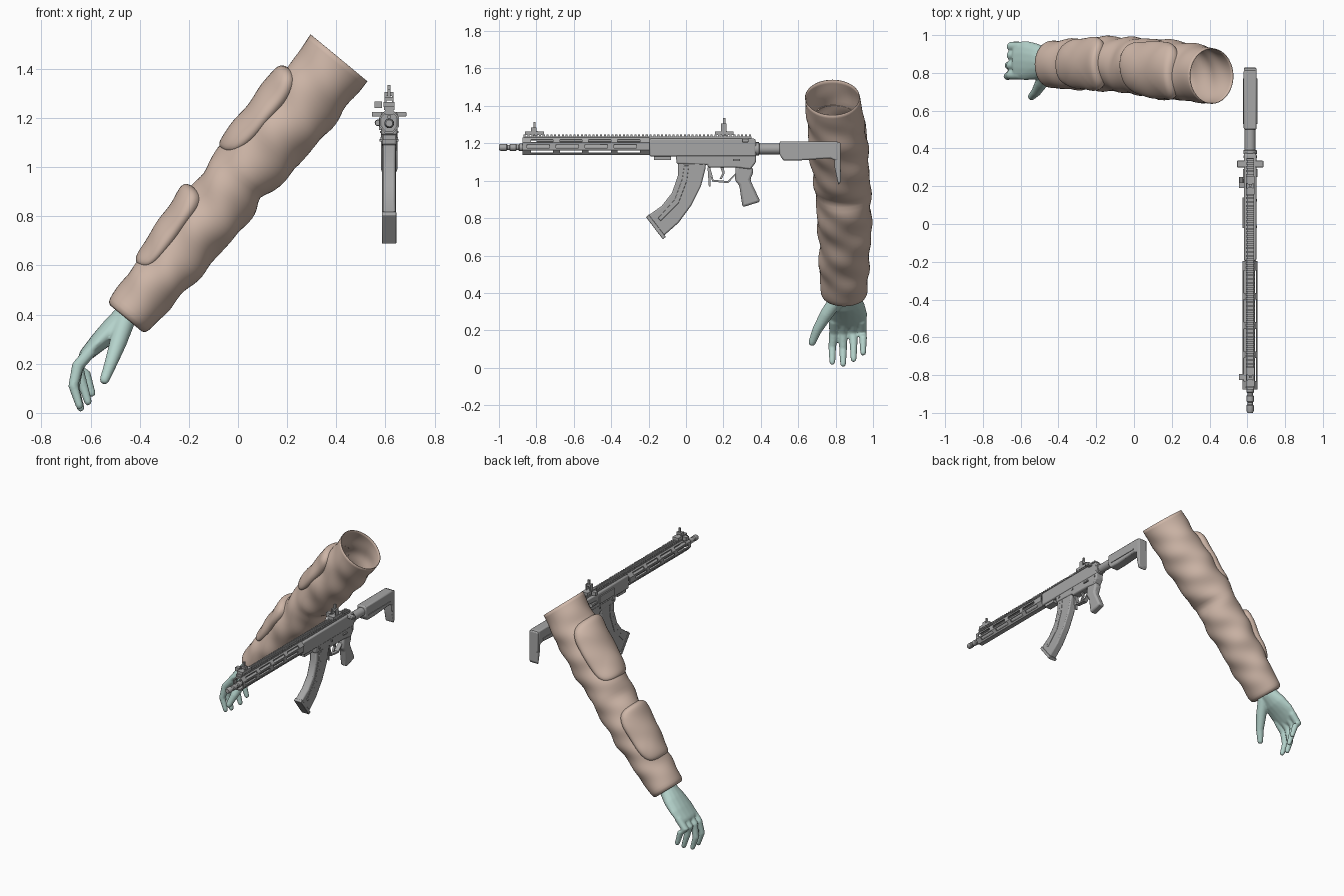
import bpy, bmesh, math
from mathutils import Vector, Matrix

cube = bpy.data.objects.get("Cube")
if cube:
    bpy.data.objects.remove(cube, do_unlink=True)


def material(name, rgb):
    m = bpy.data.materials.new(name)
    m.use_nodes = True
    m.diffuse_color = (*rgb, 1)
    m.node_tree.nodes["Principled BSDF"].inputs["Base Color"].default_value = (*rgb, 1)
    return m


TAN = material("tan cloth", (0.62, 0.47, 0.39))
MINT = material("pale green glove", (0.46, 0.65, 0.60))
GREY = material("grey metal", (0.38, 0.38, 0.38))
GX = 0.615      # rifle centre plane


def finish(name, bm, mat, angle=None):
    bmesh.ops.recalc_face_normals(bm, faces=bm.faces)
    me = bpy.data.meshes.new(name)
    bm.to_mesh(me)
    bm.free()
    me.materials.append(mat)
    ob = bpy.data.objects.new(name, me)
    bpy.context.collection.objects.link(ob)
    if angle:
        smooth(ob, angle)
    return ob


def smooth(ob, angle):
    bpy.ops.object.select_all(action='DESELECT')
    ob.select_set(True)
    bpy.context.view_layer.objects.active = ob
    bpy.ops.object.shade_smooth_by_angle(angle=math.radians(angle))


def skin(bm, rows, closed=True, caps=False):
    vs = [[bm.verts.new(p) for p in r] for r in rows]
    n = len(rows[0])
    for a, b in zip(vs, vs[1:]):
        for i in range(n if closed else n - 1):
            j = (i + 1) % n
            bm.faces.new((a[i], a[j], b[j], b[i]))
    if caps:
        bm.faces.new(vs[0])
        bm.faces.new(vs[-1])


def add_box(bm, x, y, z):
    size = [b - a for a, b in (x, y, z)]
    mid = [(a + b) / 2 for a, b in (x, y, z)]
    bmesh.ops.create_cube(bm, size=1, matrix=Matrix.Translation(mid) @ Matrix.Diagonal((*size, 1)))


def box(name, w, y, z, dx=0):
    bm = bmesh.new()
    add_box(bm, (GX + dx - w / 2, GX + dx + w / 2), y, z)
    return finish(name, bm, GREY)


def plate(name, outline, w, bevel=0.008):
    # Side profile in y, z extruded across x
    bm = bmesh.new()
    skin(bm, [[(GX + s * w / 2, y, z) for y, z in outline] for s in (-1, 1)], caps=True)
    ob = finish(name, bm, GREY)
    if bevel:
        mod = ob.modifiers.new("soft edges", 'BEVEL')
        mod.width, mod.segments = bevel, 2
    smooth(ob, 35)
    return ob


def turned(name, z, steps, n=16, dx=0):
    # Round part along y from (y, radius) steps
    rows = [[(GX + dx + r * math.cos(k * math.tau / n), y, z + r * math.sin(k * math.tau / n))
             for k in range(n)] for y, r in steps]
    bm = bmesh.new()
    skin(bm, rows, caps=True)
    return finish(name, bm, GREY, 35)


# ---- Sleeve: stations of (t, low edge, high edge, centre y, half depth)
STATIONS = [(0, -.105, .10, .845, .125), (.2, -.12, .112, .845, .132), (.39, -.13, .122, .85, .14),
            (.57, -.135, .13, .845, .147), (.66, -.133, .133, .84, .148), (.71, -.118, .145, .84, .146),
            (.76, -.135, .152, .835, .15), (.92, -.149, .145, .82, .157), (1.1, -.153, .142, .81, .157),
            (1.2, -.15, .14, .8, .152), (1.357, -.147, .153, .783, .147)]
START = Vector((-.45, 0, .395))
ALONG = Vector((.636, 0, .772))
UP = Vector((-.772, 0, .636))


def sleeve_point(t, a, off=0, k=1, folds=.004):
    tc = min(max(t, 0), 1.357)
    for s, e in zip(STATIONS, STATIONS[1:]):
        if tc <= e[0]:
            f = (tc - s[0]) / (e[0] - s[0])
            lo, hi, cy, hw = [p + (q - p) * f for p, q in zip(s[1:], e[1:])]
            break
    ends = min(1, tc * 6, (1.357 - tc) * 6)
    off += folds * ends * (math.sin(24 * t + 2 * a) + math.sin(37 * t - 3 * a))
    half = ((hi - lo) / 2 + off) * k
    return (START + ALONG * t + UP * ((hi + lo) / 2 + half * math.cos(a))
            + Vector((0, cy + (hw + off) * k * math.sin(a), 0)))


N = 40
cuff = [(.05, .4), (.0, .6), (-.012, .82), (-.005, .94), (.012, .99)]
body = [(.03 + 1.327 * i / 60, 1) for i in range(61)]
bm = bmesh.new()
skin(bm, [[sleeve_point(t, i * math.tau / N, 0, k) for i in range(N)] for t, k in cuff + body])
sleeve = finish("sleeve", bm, TAN, 60)
mod = sleeve.modifiers.new("cloth thickness", 'SOLIDIFY')
mod.thickness, mod.offset = .004, -1


def pad(name, t0, t1, spread):
    # Rounded wedge wrapped over the upper side of the sleeve
    rows, n = [], 28
    for i in range(n + 1):
        row = []
        for j in range(n + 1):
            u, v = 2 * i / n - 1, 2 * j / n - 1
            u, v = math.sin(u * math.pi / 2), math.sin(v * math.pi / 2)
            edge = max(abs(u), abs(v))
            shrink = edge / max((u ** 4 + v ** 4) ** .25, 1e-6) if edge else 1
            pu, pv = u * shrink, v * shrink
            height = (.036 + .012 * u) * max(0, 1 - edge ** 12) ** .5 - .008
            row.append(sleeve_point((t0 + t1) / 2 + pu * (t1 - t0) / 2, pv * spread, height, folds=.002))
        rows.append(row)
    bm = bmesh.new()
    skin(bm, rows, closed=False)
    return finish(name, bm, TAN, 60)


pad("forearm_pad", .19, .575, 1.1)
pad("upper_arm_pad", .77, 1.195, 1.1)


# ---- Hand: overlapping limbs fused into one skin
def limb(bm, path, n=16):
    pts = [Vector(p[:3]) for p in path]
    rings = []
    for i, p in enumerate(path):
        tan = (pts[min(i + 1, len(pts) - 1)] - pts[max(i - 1, 0)]).normalized()
        side = Vector((0, 1, 0))
        side = (side - tan * side.dot(tan)).normalized()
        nor = tan.cross(side)
        extra = {0: -1, len(path) - 1: 1}.get(i, 0)
        options = [(0, 1)] if not extra else sorted([(0, 1), (.6 * extra, .8), (.9 * extra, .4)])
        for shift, k in options:
            rings.append([pts[i] + tan * shift * p[3] + nor * p[3] * k * math.cos(a) + side * p[4] * k * math.sin(a)
                          for a in (j * math.tau / n for j in range(n))])
    skin(bm, rings, caps=True)


bm = bmesh.new()
limb(bm, [(-.42, .85, .45, .045, .065), (-.465, .855, .385, .05, .072), (-.515, .86, .335, .048, .095),
          (-.57, .865, .285, .038, .105), (-.62, .865, .235, .028, .1)])
for y, tip_y, x, z in [(.79, .782, -.645, .03), (.84, .84, -.64, .02), (.893, .896, -.61, .045), (.94, .947, -.595, .08)]:
    limb(bm, [(-.6, y, .25, .025, .026), (-.652, y, .19, .025, .025), (x - .025, tip_y, z + .08, .021, .021),
              (x, tip_y, z, .016, .016)])
limb(bm, [(-.46, .81, .37, .04, .04), (-.488, .75, .285, .035, .035), (-.518, .7, .2, .026, .026),
          (-.543, .674, .135, .02, .02)])
hand = finish("hand", bm, MINT)
mod = hand.modifiers.new("fuse", 'REMESH')
mod.mode, mod.voxel_size, mod.use_smooth_shade = 'VOXEL', .006, True
mod = hand.modifiers.new("relax", 'SMOOTH')
mod.factor, mod.iterations = .5, 6

# ---- Rifle handguard: octagonal tube with slots cut through
turns = [(k + .5) * math.tau / 8 for k in range(8)]
bm = bmesh.new()
tube = [[(GX + r * .93 * math.cos(a), y, 1.184 + r * 1.1 * math.sin(a)) for a in turns]
        for r, y in ((.046, -.875), (.046, -.195), (.038, -.195), (.038, -.875), (.046, -.875))]
skin(bm, tube)
bmesh.ops.remove_doubles(bm, verts=bm.verts, dist=1e-5)
guard = finish("handguard", bm, GREY)
bm = bmesh.new()
for k in range(4):
    for tilt in (0, 45, 135):
        mat = (Matrix.Translation((GX, -.79 + k * .155 + (.02 if tilt else 0), 1.184))
               @ Matrix.Rotation(math.radians(tilt), 4, 'Y') @ Matrix.Diagonal((.2, .12, .018, 1)))
        bmesh.ops.create_cube(bm, size=1, matrix=mat)
cutter = finish("slot_cutter", bm, GREY)
mod = guard.modifiers.new("slots", 'BOOLEAN')
mod.object, mod.operation, mod.solver = cutter, 'DIFFERENCE', 'EXACT'
bpy.context.view_layer.objects.active = guard
bpy.ops.object.modifier_apply(modifier="slots")
bpy.data.objects.remove(cutter, do_unlink=True)

# ---- Barrel, muzzle and gas tube
turned("barrel", 1.178, [(-.93, .014), (-.1, .018)])
turned("muzzle", 1.178, [(-1, .014), (-.99, .019), (-.96, .019), (-.955, .014), (-.945, .014), (-.94, .019),
                         (-.91, .019), (-.905, .015), (-.895, .015), (-.89, .02), (-.86, .02)])
turned("gas_tube", 1.205, [(-.8, .008), (-.15, .008)], 8)

# ---- Top rail with teeth
bm = bmesh.new()
add_box(bm, (GX - .017, GX + .017), (-.87, .35), (1.215, 1.235))
for k in range(60):
    y = -.868 + k * .0204
    add_box(bm, (GX - .021, GX + .021), (y, y + .011), (1.232, 1.246))
finish("top_rail", bm, GREY)

# ---- Receivers
plate("upper_receiver", [(-.195, 1.13), (-.195, 1.225), (.37, 1.225), (.375, 1.2), (.375, 1.13)], .066)
plate("lower_receiver", [(-.055, 1.145), (.375, 1.145), (.375, 1.1), (.345, 1.06), (.27, 1.07), (.12, 1.07),
                         (.115, 1.085), (-.05, 1.09)], .06)
box("front_lug", .05, (-.17, -.08), (1.11, 1.135))
box("ejection_cover", .008, (-.02, .14), (1.15, 1.2), -.037)
turned("forward_assist", 1.18, [(.19, .012), (.25, .014)], 10, -.045)
for s in (-1, 1):
    box("selector", .01, (.25, .29), (1.105, 1.115), s * .034)
    for y in (-.02, .12, .35):
        box("pin", .006, (y, y + .012), (1.11, 1.122), s * .032)
plate("charging_handle", [(.3, 1.205), (.3, 1.225), (.335, 1.225), (.335, 1.205)], .14, .004)

# ---- Magazine, grip and trigger group
plate("magazine", [(-.042, 1.13), (-.042, 1.03), (-.075, .935), (-.13, .865), (-.205, .812), (-.125, .7), (-.04, .775),
                   (.03, .87), (.08, .97), (.103, 1.06), (.112, 1.13)], .052)
plate("magazine_base", [(-.2, .82), (-.214, .805), (-.124, .687), (-.108, .7)], .058, .003)
plate("magazine_rib", [(-.01, 1.08), (-.02, 1.01), (-.06, .9), (-.15, .8), (-.135, .785), (-.04, .88), (.005, 1.0),
                       (.015, 1.08)], .057, .002)
plate("grip", [(.265, 1.08), (.262, 1.0), (.285, .975), (.302, .858), (.398, .888), (.343, 1.005), (.362, 1.05),
               (.35, 1.08)], .05, .012)
plate("trigger_guard", [(.115, 1.08), (.14, .995), (.225, .987), (.265, 1.03), (.265, 1.04), (.222, .998), (.147, 1.005),
                        (.127, 1.08)], .03, 0)
plate("trigger", [(.18, 1.08), (.195, 1.04), (.18, 1.01), (.19, 1.008), (.207, 1.04), (.2, 1.08)], .014, 0)
plate("magazine_catch", [(.115, 1.07), (.122, .97), (.13, .97), (.132, 1.07)], .02, 0)

# ---- Buffer tube and stock
turned("buffer_tube", 1.17, [(.37, .036), (.39, .036), (.392, .029), (.8, .029)])
plate("stock", [(.5, 1.21), (.815, 1.21), (.815, 1.1), (.77, 1.12), (.6, 1.108), (.52, 1.108), (.5, 1.14)], .068)
plate("butt", [(.795, 1.205), (.826, 1.205), (.828, .995), (.815, .977), (.795, 1.07)], .066, .006)
for s in (-1, 1):
    box("stock_recess_strip", .006, (.53, .77), (1.138, 1.146), s * .035)

# ---- Folding sights
for name, y, top in (("front_sight", -.81, 1.315), ("rear_sight", .205, 1.335)):
    box(name + "_base", .045, (y - .05, y + .05), (1.244, 1.264))
    for s in (-1, 1):
        plate_ob = box(name + "_ear", .007, (y - .018, y + .012), (1.26, top - .03), s * .015)
    box(name + "_bridge", .032, (y - .014, y + .008), (top - .045, top - .03))
    box(name + "_post", .012, (y - .006, y + .006), (top - .035, top))
    box(name + "_knob", .03, (y - .015, y + .015), (1.24, 1.266), -.045)
